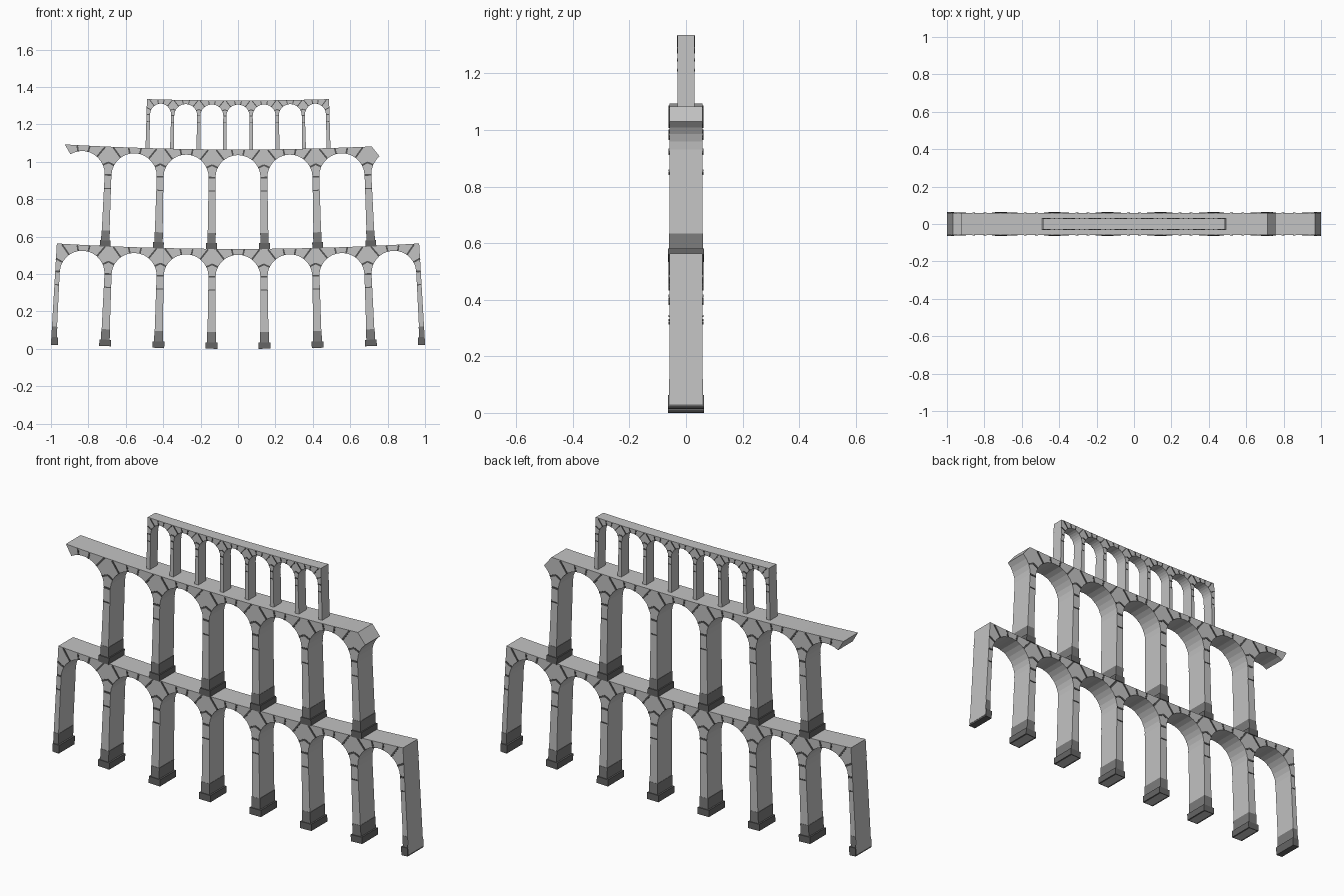
import bpy, bmesh, math

if "Cube" in bpy.data.objects:
    bpy.data.objects.remove(bpy.data.objects["Cube"])

R = 17.0  # radius of the gentle sag that runs through every tier


def material(name, v):
    m = bpy.data.materials.new(name)
    m.diffuse_color = (v, v, v, 1)
    m.use_nodes = True
    m.node_tree.nodes["Principled BSDF"].inputs["Base Color"].default_value = m.diffuse_color
    return m


STONE = material("light stone", 0.54)
BAND = material("weathered stone", 0.2)
BASE = material("dark footing stone", 0.13)
JOINT = material("joint shadow grey", 0.09)


def build(name, polys, spans, mat, pivot):
    """Extrude x-z polygons over each y span, then bend about the tier's foot."""
    bm = bmesh.new()
    for poly in polys:
        for y0, y1 in spans:
            face = bm.faces.new([bm.verts.new((x, y0, z)) for x, z in poly])
            ext = bmesh.ops.extrude_face_region(bm, geom=[face])
            for v in ext["geom"]:
                if isinstance(v, bmesh.types.BMVert):
                    v.co.y = y1
    bmesh.ops.recalc_face_normals(bm, faces=bm.faces[:])
    for v in bm.verts:
        x, z = v.co.x, v.co.z
        v.co.x = x * (1 - (z - pivot) / R)
        v.co.z = z + x * x / (2 * R)
    me = bpy.data.meshes.new(name)
    bm.to_mesh(me)
    bm.free()
    me.materials.append(mat)
    ob = bpy.data.objects.new(name, me)
    bpy.context.collection.objects.link(ob)


def rect(x0, x1, z0, z1):
    return [(x0, z0), (x1, z0), (x1, z1), (x0, z1)]


def tier(name, z0, spring, crown, top, depth, piers, taper, joint, broken=None):
    """piers: (centre, half width). broken: arc limits of the two ruined end arches."""
    n = len(piers) - 1
    outline, strips = [], []
    for i in range(n):
        (cl, hl), (cr, hr) = piers[i], piers[i + 1]
        l, r = cl + hl - taper, cr - hr + taper
        m, rx, rz = (l + r) / 2, (r - l) / 2, crown - spring
        a0, a1 = 180, 0
        if broken and i == 0:
            a0 = broken[0]
        if broken and i == n - 1:
            a1 = broken[1]
        # opening: pier side, arch, pier side
        if a0 == 180:
            outline.append((cl + hl, z0))
        steps = max(4, round((a0 - a1) / 13))
        for k in range(steps + 1):
            a = math.radians(a0 + (a1 - a0) * k / steps)
            outline.append((m + rx * math.cos(a), spring + rz * math.sin(a)))
        if a1 == 0:
            outline.append((cr - hr, z0))
        # radial joints between the seven arch stones
        for k in range(1, 7):
            deg = 180 * k / 7
            if not a1 + 3 < deg < a0 - 3:
                continue
            c, s = math.cos(math.radians(deg)), math.sin(math.radians(deg))
            if c > 0:
                lim = (cr + hr if i == n - 1 else cr) - m
            else:
                lim = m - (cl - hl if i == 0 else cl)
            t = min((top - 0.003 - spring - rz * s) / s, (lim - rx * abs(c)) / abs(c))
            px, pz = m + rx * c, spring + rz * s
            ox, oz = -s * joint / 2, c * joint / 2
            strips.append([(px - ox, pz - oz), (px + c * t - ox, pz + s * t - oz),
                           (px + c * t + ox, pz + s * t + oz), (px + ox, pz + oz)])
    # ends and deck top
    if broken:
        def cut(p, deg):
            slope = math.tan(math.radians(deg))
            return p[0] + (top - p[1]) / slope
        xl, xr = cut(outline[0], broken[0]), cut(outline[-1], broken[1])
    else:
        xl, xr = piers[0][0] - piers[0][1], piers[-1][0] + piers[-1][1]
        outline = [(xl, z0)] + outline + [(xr, z0)]
    outline += [(xr + (xl - xr) * k / 14, top) for k in range(15)]
    build(name + "_arcade", [outline], [(-depth, depth)], STONE, z0)

    # bed joints across the pier shafts
    real = piers[1:-1] if broken else piers
    rise = crown - spring
    for c, h in real:
        for z, w in ((spring, joint), (spring - 0.6 * rise, joint * 0.6)):
            strips.append(rect(c - h + taper, c + h - taper, z - w / 2, z + w / 2))
    faces = [(-depth - 0.002, -depth + 0.001), (depth - 0.001, depth + 0.002)]
    build(name + "_stone_joints", strips, faces, JOINT, z0)
    return real


def feet(name, z0, base_top, band_top, depth, piers, flare):
    """Dark footing block and weathered band under each pier."""
    bases, bands = [], []
    for c, h in piers:
        x0, x1 = c - h - flare, c + h + flare
        b0, b1 = c - h - 0.001, c + h + 0.001
        low = z0
        if abs(c) > 0.9:  # slim end piers: outer face stays flush stone
            x0, x1 = max(x0, -0.9985), min(x1, 0.9985)
            b0, b1 = max(b0, -0.9985), min(b1, 0.9985)
            low = z0 - 0.008
        bases.append(rect(x0, x1, low, base_top))
        bands.append(rect(b0, b1, base_top, band_top))
    build(name + "_footings", bases, [(-depth - 0.005, depth + 0.005)], BASE, z0)
    build(name + "_weathered_bands", bands, [(-depth - 0.001, depth + 0.001)], BAND, z0)


def mirrored(half):
    return [(-c, h) for c, h in reversed(half)] + half


# lower tier: seven arches on eight piers
inner = [(0.142, 0.0225), (0.426, 0.0225), (0.711, 0.0225)]
low = tier("lower_tier", 0.0, 0.385, 0.503, 0.534, 0.059,
           mirrored(inner + [(0.986, 0.014)]), 0.003, 0.009)
feet("lower_tier", 0.0, 0.034, 0.09, 0.059, low, 0.009)

# middle tier: six piers with broken arches at both ends
inner = [(0.142, 0.0215), (0.426, 0.0215), (0.711, 0.0215)]
mid = tier("middle_tier", 0.532, 0.915, 1.036, 1.066, 0.059,
           mirrored(inner + [(0.995, 0.0215)]), 0.003, 0.009, broken=(124, 127))
feet("middle_tier", 0.532, 0.565, 0.618, 0.059, mid, 0.007)

# upper tier: seven small arches
tier("upper_tier", 1.064, 1.245, 1.306, 1.328, 0.03,
     mirrored([(0.071, 0.0105), (0.212, 0.0105), (0.353, 0.0105), (0.484, 0.0105)]),
     0.002, 0.005)
